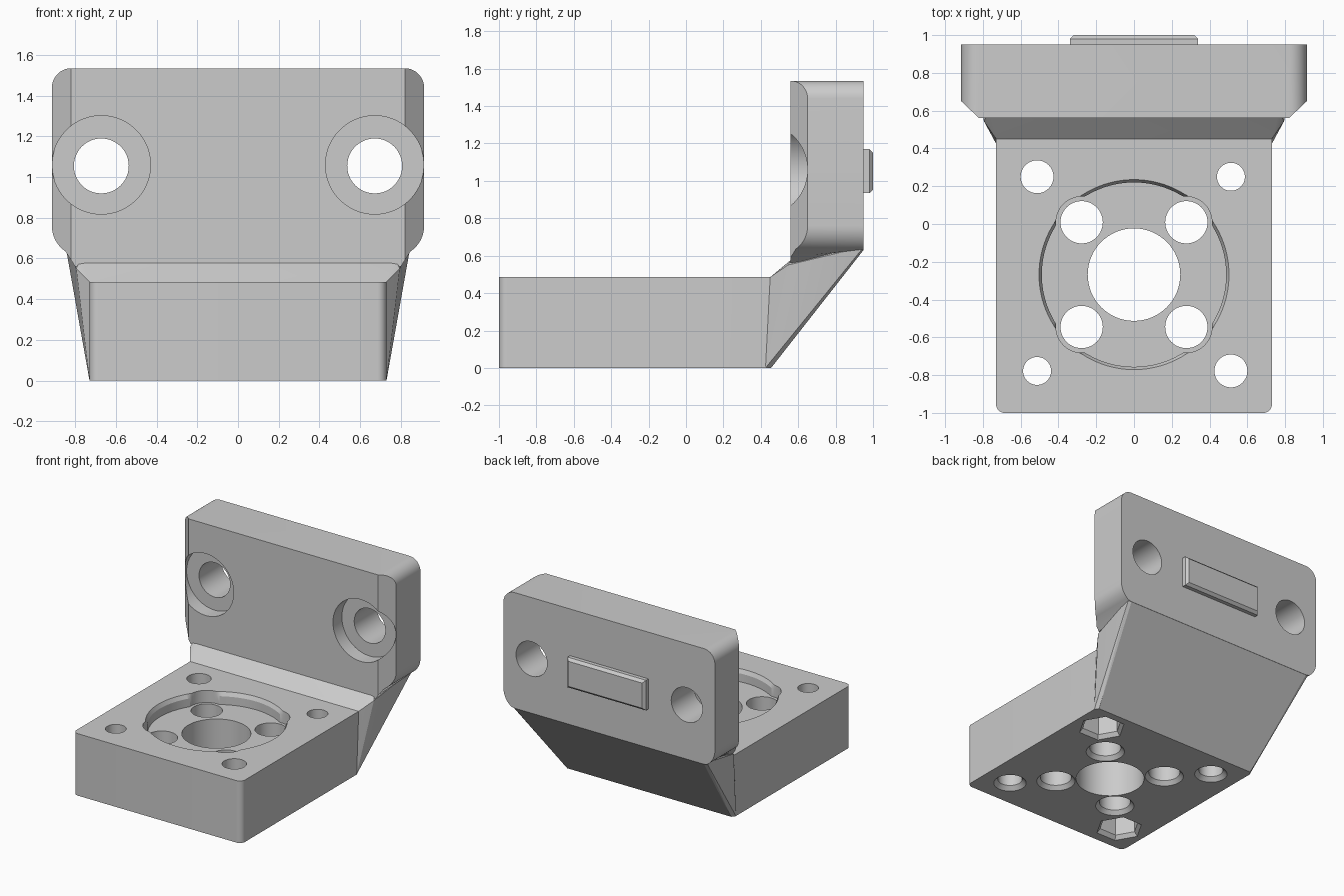
import bpy, bmesh, math

cube = bpy.data.objects.get("Cube")
if cube:
    bpy.data.objects.remove(cube, do_unlink=True)

grey = bpy.data.materials.new("plain grey")
grey.use_nodes = True
colour = (0.6, 0.6, 0.6, 1)
grey.diffuse_color = colour
grey.node_tree.nodes["Principled BSDF"].inputs["Base Color"].default_value = colour


def make_object(name, bm):
    bmesh.ops.remove_doubles(bm, verts=bm.verts[:], dist=1e-5)
    bm.normal_update()
    bmesh.ops.recalc_face_normals(bm, faces=bm.faces[:])
    mesh = bpy.data.meshes.new(name)
    bm.to_mesh(mesh)
    bm.free()
    mesh.materials.append(grey)
    ob = bpy.data.objects.new(name, mesh)
    bpy.context.collection.objects.link(ob)
    bpy.ops.object.select_all(action="DESELECT")
    ob.select_set(True)
    bpy.context.view_layer.objects.active = ob
    bpy.ops.object.shade_smooth_by_angle(angle=math.radians(20))


def hull(name, points):
    """Convex solid through points, mirrored in x."""
    bm = bmesh.new()
    for p in sorted({(s * x, y, z) for x, y, z in points for s in (-1, 1)}):
        bm.verts.new(p)
    bmesh.ops.convex_hull(bm, input=bm.verts[:])
    loose = [v for v in bm.verts if not v.link_faces]
    bmesh.ops.delete(bm, geom=loose, context="VERTS")
    make_object(name, bm)


def arc(cx, cy, r, start, end, n=10):
    angles = [math.radians(start + (end - start) * i / n) for i in range(n + 1)]
    return [(cx + r * math.cos(t), cy + r * math.sin(t)) for t in angles]


def circle(cx, cy, r, n=48):
    return arc(cx, cy, r, 0, 360, n)[:-1]


def mirrored(half):
    """Close a right-hand outline with its mirror image."""
    return half + [(-u, v) for u, v in reversed(half)]


def flat(loop, z):
    return [(x, y, z) for x, y in loop]


def upright(loop, y):
    return [(x, y, z) for x, z in loop]


def tube(bm, *rings):
    """Walls through successive rings of equal length."""
    for a, b in zip(rings, rings[1:]):
        for i in range(len(a)):
            corners = (a[i - 1], a[i], b[i], b[i - 1])
            bm.faces.new([bm.verts.new(p) for p in corners])


def fill(bm, normal, *loops):
    """Flat face bounded by the first loop, with the others as holes."""
    edges, verts = [], []
    for loop in loops:
        ring = [bm.verts.new(p) for p in loop]
        verts += ring
        edges += [bm.edges.new((ring[i - 1], ring[i])) for i in range(len(ring))]
    bmesh.ops.triangle_fill(bm, use_beauty=True, edges=edges, normal=normal)
    return verts


# Motor bed outline with rounded front corners
W, TOP, UP = 0.73, 0.485, (0, 0, 1)
front = arc(W - 0.045, -0.955, 0.045, -90, 0)
bed = bmesh.new()
low = mirrored(front + [(W, 0.43), (W - 0.02, 0.45)])
high = mirrored(front + [(W, 0.45), (W - 0.005, 0.465)])
tube(bed, flat(low, 0), flat(high, TOP))

# Round seat with bulges around the screw holes
CY, FLOOR, REACH, BULGE = -0.268, 0.39, 0.392, 0.136


def seat(radius, n=144):
    loop = []
    for i in range(n):
        t = 2 * math.pi * i / n
        off = t % (math.pi / 2) - math.pi / 4
        inside = BULGE ** 2 - (REACH * math.sin(off)) ** 2
        r = max(radius, REACH * math.cos(off) + math.sqrt(max(inside, 0)))
        loop.append((r * math.cos(t), CY + r * math.sin(t)))
    return loop


tube(bed, flat(seat(0.488), FLOOR), flat(seat(0.488), TOP - 0.03), flat(seat(0.503), TOP))

# Centre bore and four screw holes, countersunk below
bottom_holes, top_holes = [], [flat(seat(0.503), TOP)]
bore = circle(0, CY, 0.245, 64)
tube(bed, flat(bore, 0), flat(bore, FLOOR))
bottom_holes.append(flat(bore, 0))
floor_holes = [flat(bore, FLOOR)]
for t in (45, 135, 225, 315):
    x = REACH * math.cos(math.radians(t))
    y = CY + REACH * math.sin(math.radians(t))
    sink, hole = circle(x, y, 0.138), circle(x, y, 0.112)
    tube(bed, flat(sink, 0), flat(hole, 0.03), flat(hole, FLOOR))
    bottom_holes.append(flat(sink, 0))
    floor_holes.append(flat(hole, FLOOR))
fill(bed, UP, flat(seat(0.488), FLOOR), *floor_holes)

# Corner holes: one diagonal plain, the other with nut pockets
for x, y, r, nut in ((-0.513, 0.25, 0.087, False), (0.513, -0.778, 0.087, False),
                     (0.513, 0.25, 0.074, True), (-0.513, -0.778, 0.074, True)):
    hole = circle(x, y, r)
    if nut:
        sink, pocket = circle(x, y, 0.17, 6), circle(x, y, 0.145, 6)
        tube(bed, flat(sink, 0), flat(pocket, 0.03), flat(pocket, 0.2))
        fill(bed, UP, flat(pocket, 0.2), flat(hole, 0.2))
        tube(bed, flat(hole, 0.2), flat(hole, TOP))
    else:
        sink = circle(x, y, r + 0.03)
        tube(bed, flat(sink, 0), flat(hole, 0.03), flat(hole, TOP))
    bottom_holes.append(flat(sink, 0))
    top_holes.append(flat(hole, TOP))
fill(bed, UP, flat(low, 0), *bottom_holes)
fill(bed, UP, flat(high, TOP), *top_holes)
make_object("motor_bed", bed)

# Sloping neck joining bed and wall
hull("neck", [(W, 0.425, 0), (W - 0.02, 0.455, 0), (W, 0.45, TOP), (W, 0.465, TOP),
              (0.75, 0.478, 0.493), (0.795, 0.545, 0.55), (0.785, 0.56, 0.572),
              (0.76, 0.57, 0.585), (0.76, 0.65, 0.585), (0.845, 0.94, 0.645),
              (0.82, 0.949, 0.63), (0.845, 0.949, 0.645)])

# Upright wall: chamfered front sides, counterbored holes
CREASE, FRONT, BACK, SEAT_Y, OUT = 0.82, 0.56, 0.95, 0.67, (0, 1, 0)
HX, HZ, HR = 0.672, 1.06, 0.242
turn = math.degrees(math.acos((CREASE - HX) / HR))


def on_front(points):
    return [(x, FRONT + max(0, abs(x) - CREASE) * 0.95, z) for x, y, z in points]


corner = [(0.80, 0.56), (CREASE, 0.591)]
side = arc(0.765, 0.76, 0.15, -56, 0) + arc(CREASE, 1.44, 0.095, 0, 90)
inner = arc(HX, HZ, HR, 360 - turn, turn, 48)
outer = arc(HX, HZ, HR, turn, -turn, 20)
wall = bmesh.new()
pieces = [mirrored(corner + inner + side[-1:])]
pieces += [[(s * x, z) for x, z in corner[1:] + side + outer] for s in (-1, 1)]
for piece in pieces:
    verts = fill(wall, OUT, upright(piece, FRONT))
    for v, p in zip(verts, on_front([v.co[:] for v in verts])):
        v.co = p
rim = upright(mirrored(corner + side), BACK)
back_rim = [(x, y, max(z, 0.63)) for x, y, z in rim]
tube(wall, on_front(rim), back_rim)

wall_holes = []
for s in (-1, 1):
    bite = upright([(s * x, z) for x, z in inner[:-1] + outer[:-1]], SEAT_Y)
    hole = circle(s * HX, 1.055, 0.135)
    tube(wall, on_front(bite), bite)
    fill(wall, OUT, bite, upright(hole, SEAT_Y))
    tube(wall, upright(hole, SEAT_Y), upright(hole, BACK))
    wall_holes.append(upright(hole, BACK))
fill(wall, OUT, back_rim, *wall_holes)
make_object("upright_wall", wall)

# Locating key on the back of the wall
hull("locating_key", [(x, y, 1.052 + s * h) for s in (-1, 1) for x, y, h in
                      ((0.34, 0.93, 0.118), (0.34, 0.98, 0.118), (0.32, 1.0, 0.098))])
